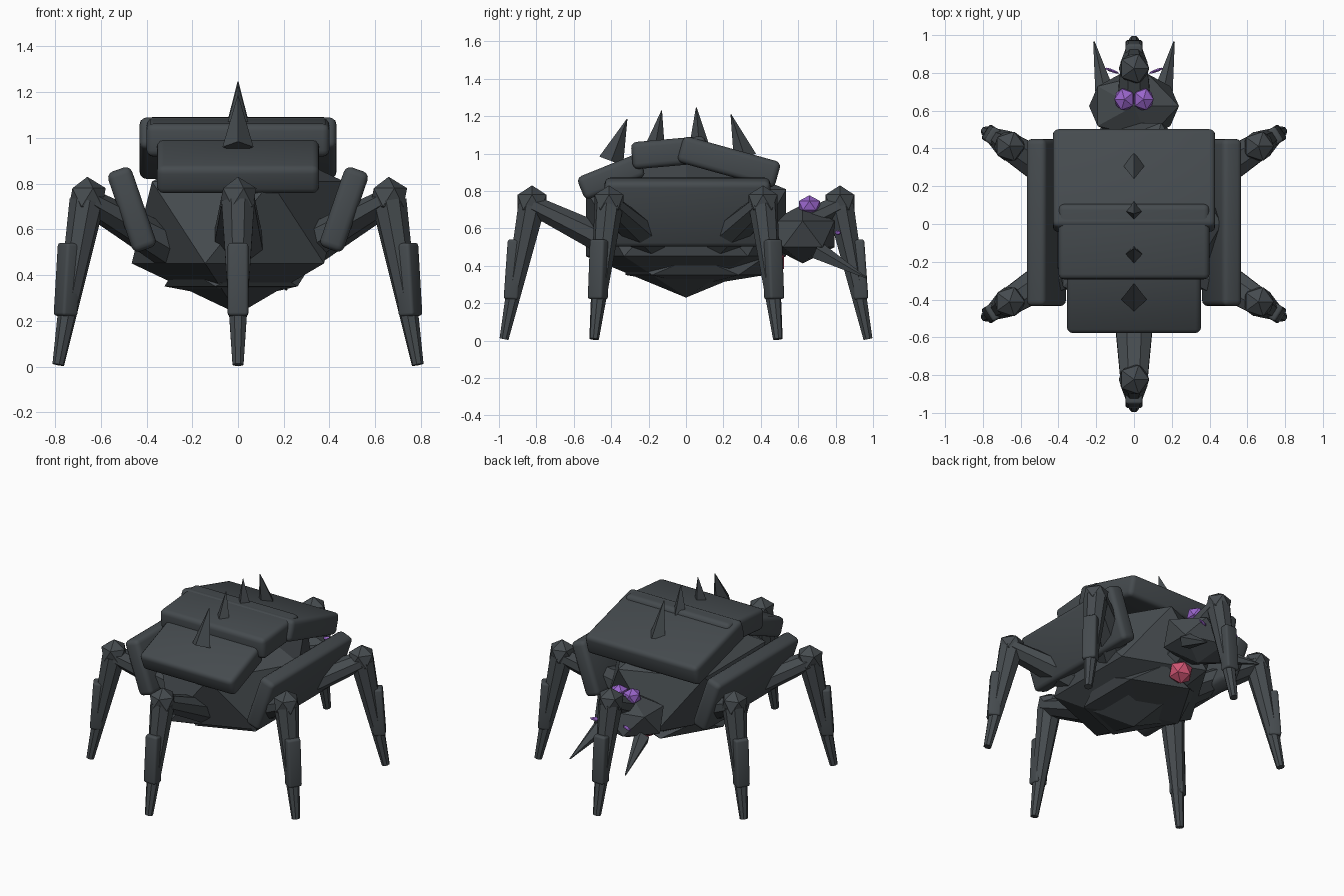
import bpy, bmesh, math
from mathutils import Vector, Matrix

if "Cube" in bpy.data.objects:
    bpy.data.objects.remove(bpy.data.objects["Cube"])


def material(name, rgb):
    m = bpy.data.materials.new(name)
    m.diffuse_color = (*rgb, 1)
    m.use_nodes = True
    m.node_tree.nodes["Principled BSDF"].inputs["Base Color"].default_value = m.diffuse_color
    return m


GREY = material("dark_grey", (0.06, 0.07, 0.077))
PURPLE = material("purple", (0.32, 0.13, 0.60))
PINK = material("pink", (0.62, 0.09, 0.17))


def finish(name, bm, mat):
    me = bpy.data.meshes.new(name)
    bmesh.ops.recalc_face_normals(bm, faces=bm.faces)
    bm.to_mesh(me)
    bm.free()
    me.materials.append(mat)
    ob = bpy.data.objects.new(name, me)
    bpy.context.collection.objects.link(ob)
    return ob


def gem(name, loc, scale, mat=GREY, yaw=0):
    """Twenty-sided faceted ball."""
    bm = bmesh.new()
    m = Matrix.Translation(loc) @ Matrix.Rotation(yaw, 4, 'Z') @ Matrix.Diagonal((*scale, 1))
    bmesh.ops.create_icosphere(bm, subdivisions=1, radius=1, matrix=m)
    return finish(name, bm, mat)


def cone(name, a, b, r1, r2, sides, flat=1.0, spin=0):
    """Tapered rod from a to b; flat squashes it across the vertical."""
    a, b = Vector(a), Vector(b)
    d = (b - a).normalized()
    side = d.cross(Vector((0, 0, 1)))
    side = side.normalized() if side.length > 0.01 else Vector((1, 0, 0))
    up = side.cross(d)
    m = Matrix((side, up, d)).transposed().to_4x4()
    m.translation = (a + b) / 2
    m = m @ Matrix.Diagonal((1, flat, 1, 1)) @ Matrix.Rotation(spin, 4, 'Z')
    bm = bmesh.new()
    bmesh.ops.create_cone(bm, cap_ends=True, segments=sides, radius1=r1, radius2=r2,
                          depth=(b - a).length, matrix=m)
    bmesh.ops.remove_doubles(bm, verts=bm.verts, dist=1e-5)
    return finish(name, bm, GREY)


def slab(name, loc, size, rot, bevel=0.03):
    """Box with rounded edges."""
    bm = bmesh.new()
    m = Matrix.Translation(loc) @ rot @ Matrix.Diagonal((*size, 1))
    bmesh.ops.create_cube(bm, size=1, matrix=m)
    bmesh.ops.bevel(bm, geom=bm.edges[:], offset=bevel, segments=3, profile=0.5, affect='EDGES')
    ob = finish(name, bm, GREY)
    bpy.context.view_layer.objects.active = ob
    ob.select_set(True)
    bpy.ops.object.shade_smooth_by_angle(angle=math.radians(40))
    ob.select_set(False)
    return ob


def rot(deg, axis):
    return Matrix.Rotation(math.radians(deg), 4, axis)


# Faceted body, belly and soft lump under the head
gem("body", (0, 0, 0.63), (0.52, 0.63, 0.40))
gem("belly", (0, 0.05, 0.40), (0.36, 0.44, 0.11))
gem("soft_underside_lump", (0, 0.455, 0.42), (0.08, 0.08, 0.08), PINK)

# Overlapping back plates
slab("rear_back_plate", (0, 0.23, 0.955), (0.86, 0.54, 0.145), rot(-15.5, 'X'))
slab("middle_back_plate", (0, -0.09, 1.005), (0.80, 0.40, 0.145), rot(5, 'X'))
slab("front_back_plate", (0, -0.40, 0.875), (0.71, 0.35, 0.13), rot(22, 'X'))

# Leaning side plates
for s, n in ((1, "right"), (-1, "left")):
    slab(n + "_side_plate", (s * 0.464, 0.008, 0.687), (0.11, 0.885, 0.37), rot(s * 19, 'Y'))

# Row of back spikes: base y, z, tip y, z, radius
spikes = [(-0.40, 0.96, -0.315, 1.185, 0.068), (-0.165, 1.04, -0.13, 1.23, 0.052),
          (0.07, 1.05, 0.055, 1.247, 0.052), (0.315, 0.98, 0.24, 1.21, 0.062)]
for i, (y, z, ty, tz, r) in enumerate(spikes):
    cone(f"back_spike_{i + 1}", (0, y, z), (0, ty, tz), r, 0.002, 4)

# Head with eyes and fangs
gem("head", (0, 0.624, 0.57), (0.266, 0.20, 0.157))
for s, n in ((1, "right"), (-1, "left")):
    gem(n + "_top_eye", (s * 0.05, 0.66, 0.722), (0.06, 0.066, 0.055), PURPLE,
        0 if s > 0 else math.pi)
    gem(n + "_small_eye", (s * 0.118, 0.812, 0.577), (0.045, 0.009, 0.014), PURPLE, s * 0.35)
    cone(n + "_fang", (s * 0.155, 0.70, 0.48), (s * 0.212, 0.965, 0.335), 0.052, 0.004, 5)


# Jointed legs, built outward along a heading
def leg(name, deg, shift):
    a = math.radians(deg)
    u = Vector((math.cos(a), math.sin(a), 0))

    def at(r, z):
        return u * (r + shift) + Vector((0, 0, z))
    cone(name + "_thigh", at(0.36, 0.50), at(0.82, 0.725), 0.125, 0.078, 8, 0.72, math.pi / 8)
    gem(name + "_knee", at(0.823, 0.74), (0.09, 0.09, 0.09))
    cone(name + "_shin", at(0.825, 0.72), at(0.973, 0.008), 0.078, 0.026, 8, 1, math.pi / 8)
    slab(name + "_guard", at(0.925, 0.38), (0.078, 0.09, 0.32),
         rot(deg, 'Z') @ rot(-4, 'Y'), 0.014)


leg("front_leg", -90, 0)
leg("back_leg", 90, 0)
for n, d in (("back_right", 32), ("back_left", 148), ("front_left", 212), ("front_right", 328)):
    leg(n + "_leg", d, -0.046)
